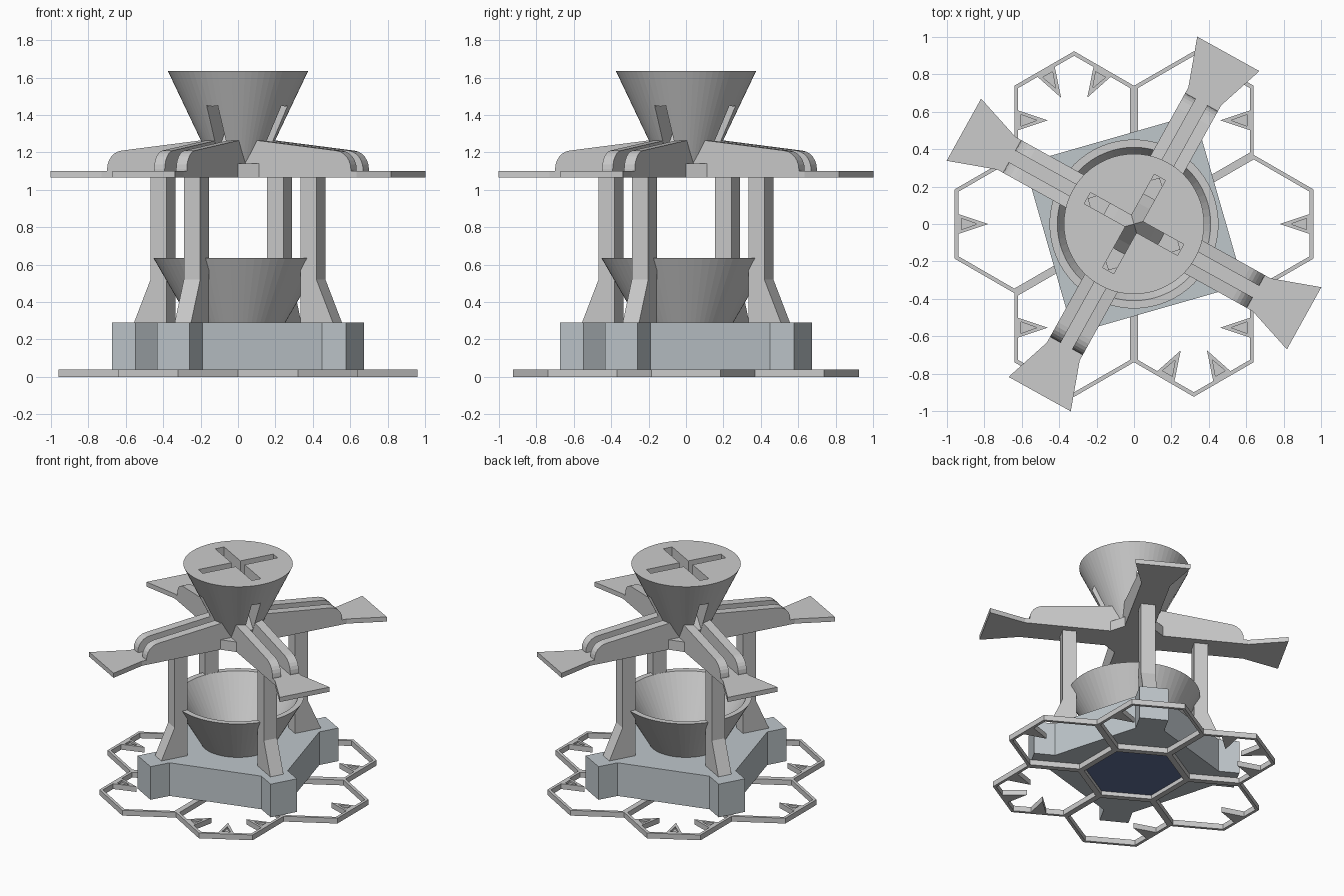
import bpy, bmesh, math
from mathutils import Matrix, Vector

if "Cube" in bpy.data.objects:
    bpy.data.objects.remove(bpy.data.objects["Cube"])

ARM_ANGLES = [math.radians(61 + 90 * i) for i in range(4)]


def finish(bm, name, rot=0.0, mat=None):
    bmesh.ops.recalc_face_normals(bm, faces=bm.faces)
    bm.transform(Matrix.Rotation(rot, 4, 'Z'))
    me = bpy.data.meshes.new(name)
    bm.to_mesh(me)
    bm.free()
    ob = bpy.data.objects.new(name, me)
    bpy.context.collection.objects.link(ob)
    if mat:
        me.materials.append(mat)
    return ob


def add_prism(bm, pts, offset):
    """Closed polygon pushed along offset."""
    off = Vector(offset)
    a = [bm.verts.new(p) for p in pts]
    b = [bm.verts.new(Vector(p) + off) for p in pts]
    bm.faces.new(a)
    bm.faces.new(b)
    for i in range(len(a)):
        j = (i + 1) % len(a)
        bm.faces.new((a[i], a[j], b[j], b[i]))


def add_ring(bm, outer, inner, z0, z1, floor=None):
    """Flat frame between two outlines; floor closes the hole at that height."""
    n = len(outer)
    def loop(p, z):
        return [bm.verts.new((x, y, z)) for x, y in p]
    ot, it = loop(outer, z1), loop(inner, z1)
    ob = loop(outer, z0)
    ib = loop(inner, z0 if floor is None else floor)
    pairs = [(ob, ot), (ot, it), (it, ib)]
    if floor is None:
        pairs.append((ib, ob))
    else:
        bm.faces.new(ib)
        bm.faces.new(ob)
    for p, q in pairs:
        for i in range(n):
            j = (i + 1) % n
            bm.faces.new((p[i], p[j], q[j], q[i]))


def slab(name, pts, z0, z1, rot=0.0, mat=None):
    bm = bmesh.new()
    add_prism(bm, [(x, y, z0) for x, y in pts], (0, 0, z1 - z0))
    return finish(bm, name, rot, mat)


def side_prism(name, profile, t0, t1, rot):
    """Radius/height profile widened sideways, then turned to an arm angle."""
    bm = bmesh.new()
    add_prism(bm, [(r, t0, z) for r, z in profile], (0, t1 - t0, 0))
    return finish(bm, name, rot)


def lathe(name, profile, n=64):
    """Closed solid of revolution; profile runs from lower to upper cap."""
    bm = bmesh.new()
    rings = [[bm.verts.new((r * math.cos(2 * math.pi * i / n), r * math.sin(2 * math.pi * i / n), z))
              for i in range(n)] for r, z in profile]
    bm.faces.new(rings[0])
    bm.faces.new(rings[-1])
    for a, b in zip(rings, rings[1:]):
        for i in range(n):
            j = (i + 1) % n
            bm.faces.new((a[i], a[j], b[j], b[i]))
    return finish(bm, name)


def hexagon(cx, cy, apothem):
    r = apothem / math.cos(math.pi / 6)
    return [(cx + r * math.cos(math.radians(30 + 60 * i)),
             cy + r * math.sin(math.radians(30 + 60 * i))) for i in range(6)]


blue = bpy.data.materials.new("dark_blue")
blue.diffuse_color = (0.12, 0.16, 0.32, 1)
blue.use_nodes = True
blue.node_tree.nodes["Principled BSDF"].inputs["Base Color"].default_value = blue.diffuse_color
stone = bpy.data.materials.new("cool_grey")
stone.diffuse_color = (0.52, 0.57, 0.6, 1)
stone.use_nodes = True
stone.node_tree.nodes["Principled BSDF"].inputs["Base Color"].default_value = stone.diffuse_color

# honeycomb floor frame
bm = bmesh.new()
cells = [(0.0, 0.0)] + [(0.64 * math.cos(math.radians(60 * i)), 0.64 * math.sin(math.radians(60 * i)))
                        for i in range(6)]
for cx, cy in cells:
    add_ring(bm, hexagon(cx, cy, 0.32), hexagon(cx, cy, 0.299), 0, 0.04)
finish(bm, "honeycomb_frame")

# inward-pointing triangular teeth: cell direction -> edge directions
teeth = {0: [0], 60: [0], 120: [180, 120, 60], 180: [180], 240: [180], 300: [0, 240, 300]}
bm = bmesh.new()
for cell, edges in teeth.items():
    cx, cy = cells[1 + cell // 60]
    for e in edges:
        c, s = math.cos(math.radians(e)), math.sin(math.radians(e))
        def place(pts):
            return [(cx + u * c - v * s, cy + u * s + v * c) for u, v in pts]
        add_ring(bm, place([(0.305, 0.055), (0.14, 0), (0.305, -0.055)]),
                 place([(0.283, 0.03), (0.20, 0), (0.283, -0.03)]), 0, 0.04, 0.025)
finish(bm, "frame_teeth")

# blue centre tile under the base
slab("centre_tile", hexagon(0, 0, 0.3), 0.03, 0.045, 0, blue)

# square base with a block on each corner
outline = []
for k in range(4):
    for r, t in ((0.57, -0.1), (0.715, -0.1), (0.715, 0.1), (0.57, 0.1)):
        v = Matrix.Rotation(k * math.pi / 2, 2) @ Vector((r, t))
        outline.append((v.x, v.y))
slab("base_block", outline, 0.04, 0.29, ARM_ANGLES[0], stone)

# catch bowl
lathe("bowl", [(0.25, 0.285), (0.452, 0.635), (0.41, 0.635), (0.22, 0.31)])

# hub under the funnel
slab("arm_hub", [(0.283, 0), (0, 0.283), (-0.283, 0), (0, -0.283)], 1.065, 1.14, ARM_ANGLES[0])

# funnel with crossed drop slots opening onto the arms
funnel = lathe("funnel", [(0.13, 1.12), (0.375, 1.635)])

# rail outline: sloping top with a rounded outer end
rail = [(0.1, 1.07), (0.1, 1.272)]
rail += [(0.645 + 0.1 * math.cos(a), 1.11 + 0.1 * math.sin(a))
         for a in (math.radians(84 - 14 * i) for i in range(7))]
rail += [(0.745, 1.07)]

for i, ang in enumerate(ARM_ANGLES):
    # column with a flared foot
    side_prism(f"column_{i}", [(0.41, 0.285), (0.61, 0.285), (0.507, 0.52), (0.507, 1.07), (0.41, 1.07)],
               -0.05, 0.05, ang)
    # arm plate with a fan-shaped tip
    slab(f"arm_plate_{i}", [(0, -0.1), (0.78, -0.1), (1.04, -0.19), (1.04, 0.19), (0.78, 0.1), (0, 0.1)],
         1.065, 1.1, ang)
    # rails either side of the channel
    for side in (-1, 1):
        side_prism(f"arm_rail_{i}_{'left' if side > 0 else 'right'}", rail, side * 0.035, side * 0.1, ang)
    # slot cutter
    cutter = side_prism(f"slot_cutter_{i}",
                        [(-0.02, 1.7), (0.285, 1.7), (0.285, 1.1), (0.2, 1.16), (0.11, 1.27), (-0.02, 1.46)],
                        -0.034, 0.034, ang)
    cutter.hide_render = True
    cutter.hide_set(True)
    mod = funnel.modifiers.new(f"slot_{i}", 'BOOLEAN')
    mod.operation = 'DIFFERENCE'
    mod.solver = 'EXACT'
    mod.object = cutter
